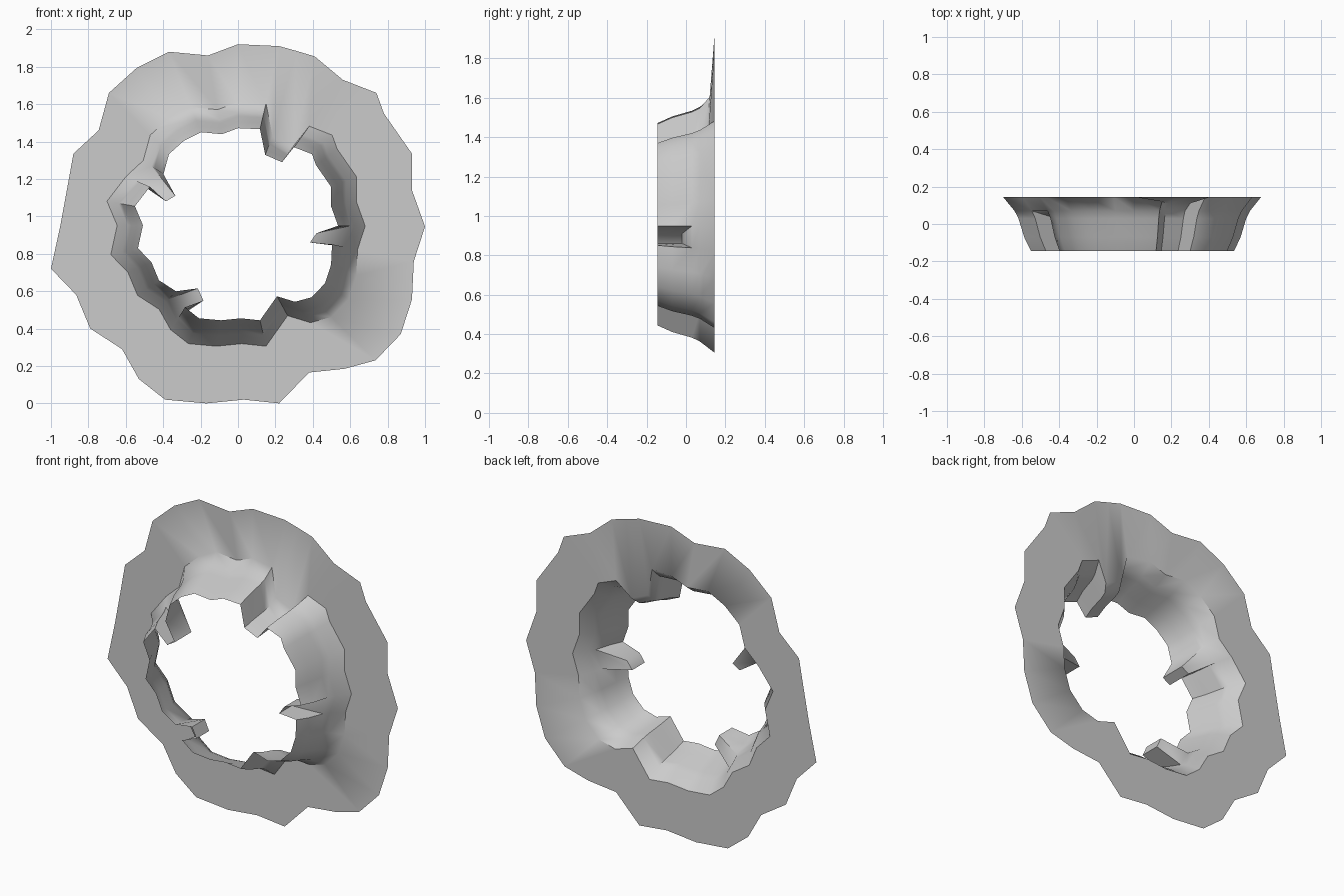
import bpy, bmesh

if "Cube" in bpy.data.objects:
    bpy.data.objects.remove(bpy.data.objects["Cube"])

CZ = 0.955  # height of the hole's centre

# Jagged outer outline, clockwise from the top (x, z)
outer = [(0, 1.92), (.22, 1.91), (.31, 1.885), (.41, 1.855), (.56, 1.73), (.74, 1.66),
         (.78, 1.55), (.93, 1.335), (.93, 1.14), (1, .945), (.94, .76), (.93, .555),
         (.87, .37), (.735, .23), (.57, .185), (.38, .165), (.22, 0), (.03, .02),
         (-.17, 0), (-.39, .02), (-.53, .13), (-.62, .29), (-.79, .40), (-.865, .58),
         (-1, .72), (-.95, .95), (-.915, 1.14), (-.88, 1.335), (-.745, 1.46),
         (-.69, 1.66), (-.54, 1.795), (-.37, 1.88), (-.16, 1.86)]
N = len(outer)

# The tunnel repeats the outline at a smaller scale, with a few pushed-in points
inner = list(outer)
for i, p in {2: (.272, 1.653), 3: (.44, 1.58), 15: (.39, .24), 26: (-1.03, 1.14)}.items():
    inner[i] = p
dent = {1: .12, 2: .11, 3: .11}  # rim points pulled forward
rings = [(.145, .68), (.07, .62), (.03, .60), (-.07, .57), (-.145, .535)]

# Broken chunks: outline edge -> (start ring, tip point a, tip point b)
chunks = {9: (2, (.42, .91), (.385, .86)),
          20: (2, (-.185, .55), (-.215, .615)),
          27: (1, (-.385, 1.08), (-.335, 1.11))}

bm = bmesh.new()
loops = [[bm.verts.new((x, .145, z)) for x, z in outer]]
for k, (y, s) in enumerate(rings):
    loops.append([bm.verts.new((x * s, dent.get(i, y) if k == 0 else y, CZ + (z - CZ) * s))
                  for i, (x, z) in enumerate(inner)])

# Flange and tunnel wall
for k in range(len(loops) - 1):
    for i in range(N):
        if i in chunks and k > chunks[i][0]:
            continue
        j = (i + 1) % N
        bm.faces.new((loops[k][i], loops[k][j], loops[k + 1][j], loops[k + 1][i]))

# Chunks: wall panels pushed into the opening, open at the front
for i, (r, a, b) in chunks.items():
    back = rings[r][0] - .05
    (a0, a1), (b0, b1) = [[bm.verts.new((p[0], y, p[1])) for y in (back, -.145)] for p in (a, b)]
    side_a = [loops[k][i] for k in range(r + 1, len(loops))]
    side_b = [loops[k][i + 1] for k in range(r + 1, len(loops))]
    bm.faces.new(side_a + [a1, a0])
    bm.faces.new(side_b + [b1, b0])
    bm.faces.new((side_a[0], side_b[0], b0, a0))
    bm.faces.new((a0, b0, b1, a1))

bmesh.ops.recalc_face_normals(bm, faces=bm.faces)
bm.faces.ensure_lookup_table()
if bm.faces[N // 2].normal.y > 0:  # flange faces the front
    bmesh.ops.reverse_faces(bm, faces=bm.faces)

mesh = bpy.data.meshes.new("broken_wall_hole")
bm.to_mesh(mesh)
bm.free()
obj = bpy.data.objects.new("broken_wall_hole", mesh)
bpy.context.collection.objects.link(obj)
bpy.context.view_layer.objects.active = obj
obj.select_set(True)
bpy.ops.object.shade_smooth_by_angle(angle=0.9)
